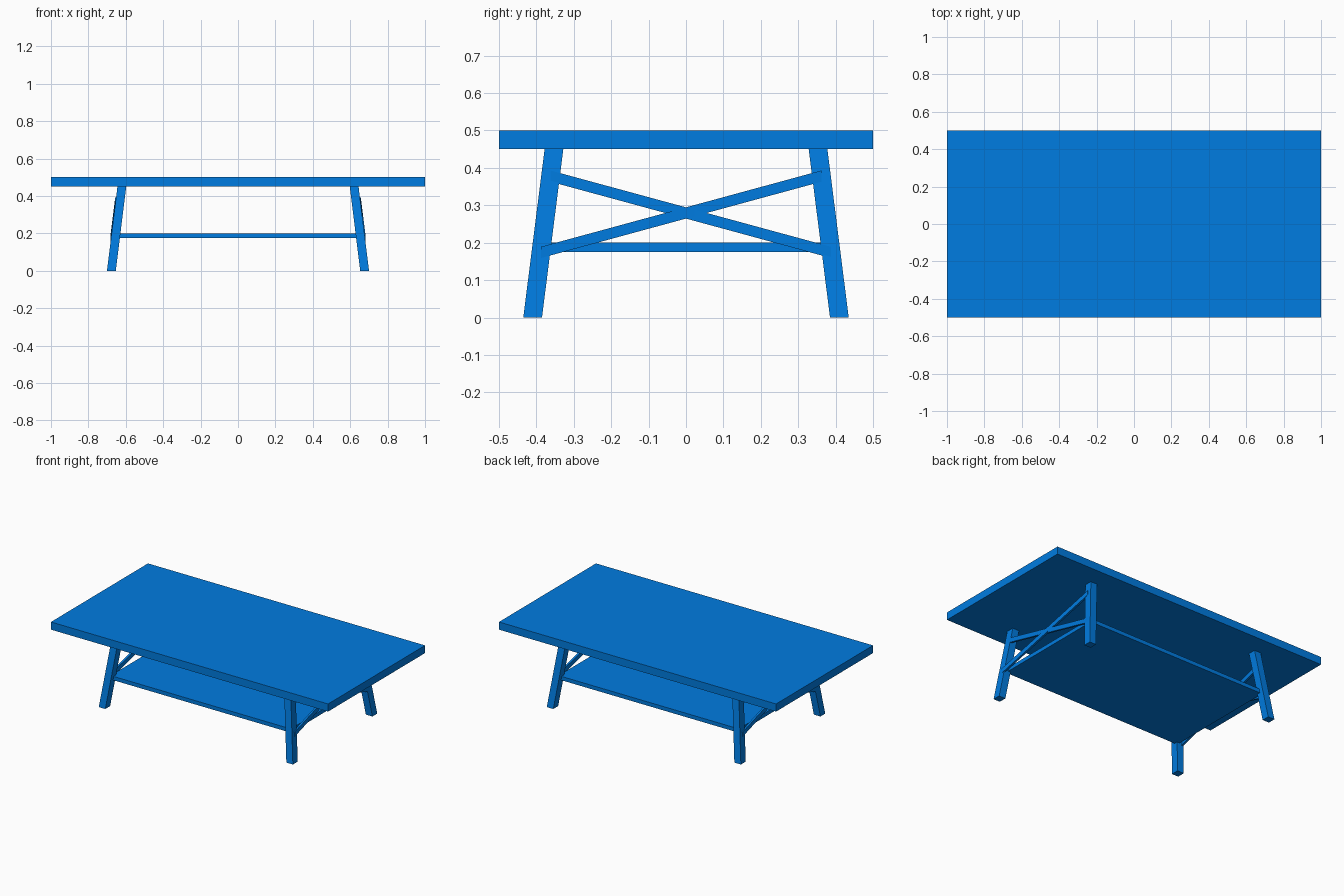
import bpy, bmesh
from mathutils import Vector

if "Cube" in bpy.data.objects:
    bpy.data.objects.remove(bpy.data.objects["Cube"])


def make_bar(name, start, end, u, v):
    """Box swept from start to end, with half-extents u and v at both ends."""
    u, v = Vector(u), Vector(v)
    bm = bmesh.new()
    rings = []
    for c in (Vector(start), Vector(end)):
        rings.append([bm.verts.new(c + a * u + b * v)
                      for a, b in ((-1, -1), (1, -1), (1, 1), (-1, 1))])
    bm.faces.new(rings[0])
    bm.faces.new(rings[1])
    for i in range(4):
        j = (i + 1) % 4
        bm.faces.new((rings[0][i], rings[0][j], rings[1][j], rings[1][i]))
    bmesh.ops.recalc_face_normals(bm, faces=bm.faces)
    mesh = bpy.data.meshes.new(name)
    bm.to_mesh(mesh)
    bm.free()
    mesh.materials.append(blue)
    obj = bpy.data.objects.new(name, mesh)
    bpy.context.collection.objects.link(obj)
    return obj


blue = bpy.data.materials.new("blue_paint")
blue.diffuse_color = (0.0, 0.2, 0.75, 1)
blue.use_nodes = True
blue.node_tree.nodes["Principled BSDF"].inputs["Base Color"].default_value = blue.diffuse_color

# Table top and lower shelf
make_bar("table_top", (0, 0, 0.45), (0, 0, 0.5), (1, 0, 0), (0, 0.5, 0))
make_bar("shelf", (0, 0, 0.175), (0, 0, 0.2), (0.65, 0, 0), (0, 0.385, 0))

# Splayed leg centre line
FOOT = Vector((0.677, 0.410, 0.0))
HEAD = Vector((0.621, 0.353, 0.45))


def leg_centre(z, sx, sy, outset=0.0):
    p = FOOT.lerp(HEAD, z / 0.45)
    return Vector((sx * (p.x + outset), sy * p.y, z))


for sx, side in ((1, "right"), (-1, "left")):
    # Legs
    for sy, end in ((1, "back"), (-1, "front")):
        make_bar(f"{end}_{side}_leg", leg_centre(0, sx, sy), leg_centre(0.45, sx, sy),
                 (0.0235, 0, 0), (0, 0.025, 0))
    # Crossed braces, just proud of the outer leg faces
    for sy, outset, label in ((1, 0.020, "rising"), (-1, 0.0185, "falling")):
        d = sx * sy
        make_bar(f"{side}_{label}_brace", leg_centre(0.174, sx, -d, outset),
                 leg_centre(0.378, sx, d, outset), (0.0065, 0, 0), (0, 0, 0.015))
